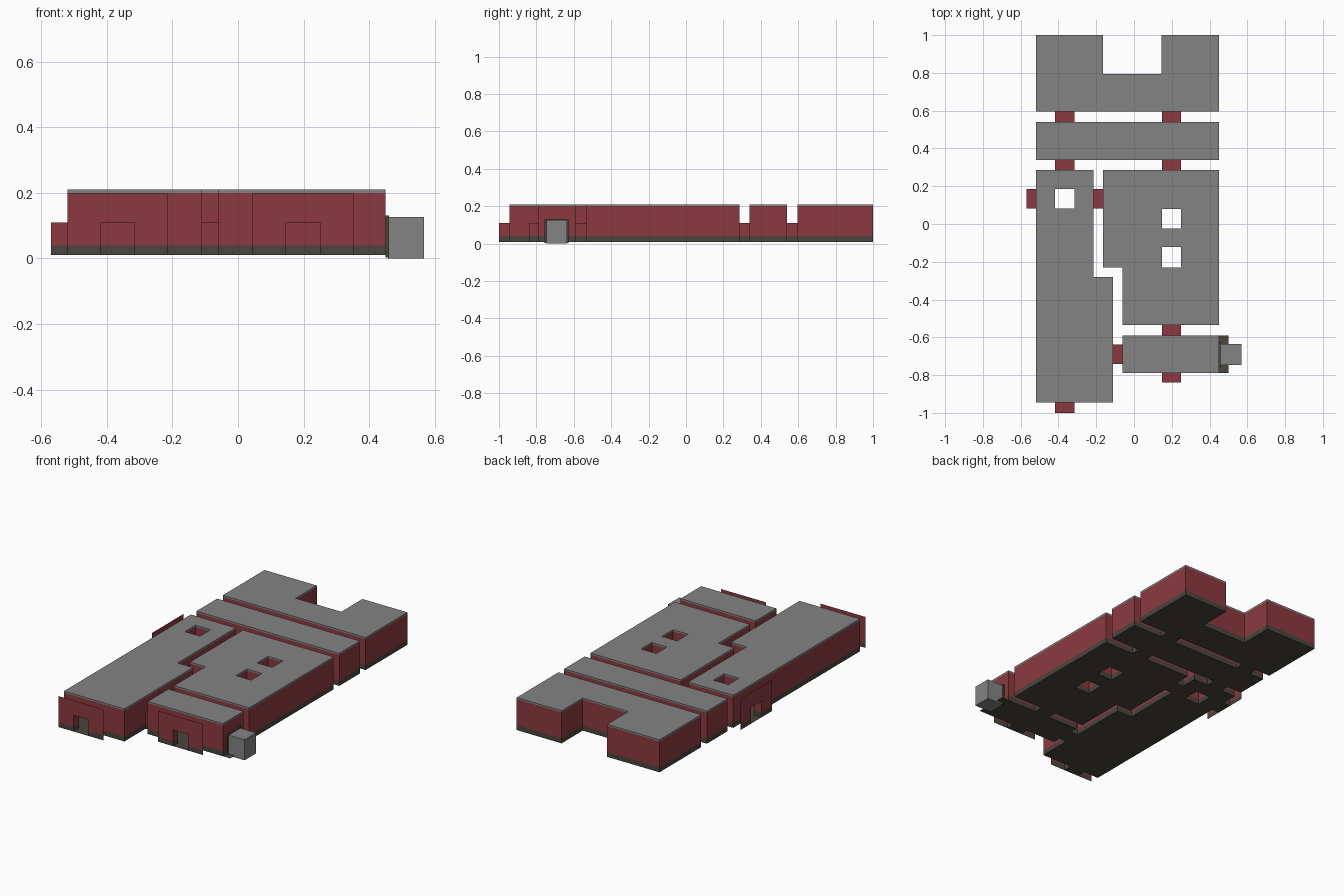
import bpy, bmesh

if "Cube" in bpy.data.objects:
    bpy.data.objects.remove(bpy.data.objects["Cube"])

def material(name, rgb):
    m = bpy.data.materials.new(name)
    m.diffuse_color = (*rgb, 1)
    m.use_nodes = True
    m.node_tree.nodes["Principled BSDF"].inputs["Base Color"].default_value = m.diffuse_color
    return m

MATS = [material("dark_stone_floor", (0.07, 0.06, 0.046)),
        material("brick_red_wall", (0.26, 0.042, 0.052)),
        material("grey_roof", (0.235, 0.23, 0.23))]
DARK, RED, GREY = 0, 1, 2
FLOOR, TRIM, DOOR, EAVE, TOP = 0.01, 0.04, 0.11, 0.20, 0.21

def quad(bm, pts, mat):
    bm.faces.new([bm.verts.new(p) for p in pts]).material_index = mat

def finish(name, bm):
    bmesh.ops.remove_doubles(bm, verts=bm.verts, dist=1e-5)
    me = bpy.data.meshes.new(name)
    bm.to_mesh(me)
    bm.free()
    for m in MATS:
        me.materials.append(m)
    bpy.context.collection.objects.link(bpy.data.objects.new(name, me))

def wall(bm, p, q, low=FLOOR, high=TOP):
    # upright strip from p to q: dark base, red middle, grey eave
    zs = [z for z in (FLOOR, TRIM, DOOR, EAVE, TOP) if low <= z <= high]
    for a, b in zip(zs, zs[1:]):
        mat = DARK if b <= TRIM else RED if b <= EAVE else GREY
        quad(bm, [(*p, a), (*q, a), (*q, b), (*p, b)], mat)

def inside(x, y, rects):
    return any(r[0] < x < r[2] and r[1] < y < r[3] for r in rects)

# low passages (x0, y0, x1, y1, axis)
L0, L1, R0, R1 = -0.418, -0.315, 0.147, 0.25
PASSAGES = [
    (L0, 0.54, L1, 0.595, 'y'), (R0, 0.54, R1, 0.595, 'y'),
    (L0, 0.285, L1, 0.34, 'y'), (R0, 0.285, R1, 0.34, 'y'),
    (R0, -0.59, R1, -0.535, 'y'), (R0, -0.84, R1, -0.79, 'y'),
    (L0, -1.0, L1, -0.945, 'y'),
    (-0.57, 0.082, -0.52, 0.185, 'x'), (-0.215, 0.082, -0.165, 0.185, 'x'),
    (-0.11, -0.74, -0.06, -0.638, 'x')]

# room name: (solid rectangles, cut-out rectangles)
ROOMS = {
    "back_hall": ([(-0.52, 0.595, 0.45, 1.0)], [(-0.165, 0.795, 0.145, 1.01)]),
    "cross_corridor": ([(-0.52, 0.34, 0.45, 0.54)], []),
    "left_room": ([(-0.52, -0.945, -0.215, 0.285), (-0.215, -0.945, -0.11, -0.28)],
                  [(L0, 0.082, L1, 0.185)]),
    "middle_room": ([(-0.165, -0.23, 0.45, 0.285), (-0.06, -0.535, 0.45, -0.23)],
                    [(R0, -0.025, R1, 0.08), (R0, -0.23, R1, -0.123)]),
    "front_room": ([(-0.06, -0.79, 0.45, -0.59)], [])}

def build_room(name, solid, cut):
    bm = bmesh.new()
    x_lo, x_hi = min(r[0] for r in solid), max(r[2] for r in solid)
    y_lo, y_hi = min(r[1] for r in solid), max(r[3] for r in solid)
    rects = solid + cut + PASSAGES
    xs = sorted({v for r in rects for v in (r[0], r[2]) if x_lo <= v <= x_hi})
    ys = sorted({v for r in rects for v in (r[1], r[3]) if y_lo <= v <= y_hi})
    filled = lambda x, y: inside(x, y, solid) and not inside(x, y, cut)
    e = 0.0007
    for x0, x1 in zip(xs, xs[1:]):
        for y0, y1 in zip(ys, ys[1:]):
            cx, cy = (x0 + x1) / 2, (y0 + y1) / 2
            if not filled(cx, cy):
                continue
            c = [(x0, y0), (x1, y0), (x1, y1), (x0, y1)]
            quad(bm, [(*p, TOP) for p in c], GREY)
            quad(bm, [(*p, FLOOR) for p in reversed(c)], DARK)
            outer = [(cx, y0 - e), (x1 + e, cy), (cx, y1 + e), (x0 - e, cy)]
            for i, n in enumerate(outer):
                if not filled(*n):
                    # leave a doorway where a passage joins
                    low = DOOR if inside(*n, PASSAGES) else FLOOR
                    wall(bm, c[i], c[(i + 1) % 4], low)
    finish(name, bm)

for room, (solid, cut) in ROOMS.items():
    build_room(room, solid, cut)

# passages: open-ended low tunnels
for i, (x0, y0, x1, y1, axis) in enumerate(PASSAGES):
    bm = bmesh.new()
    c = [(x0, y0), (x1, y0), (x1, y1), (x0, y1)]
    quad(bm, [(*p, DOOR) for p in c], RED)
    quad(bm, [(*p, FLOOR) for p in reversed(c)], DARK)
    for k in ((1, 3) if axis == 'y' else (0, 2)):
        wall(bm, c[k], c[(k + 1) % 4], high=DOOR)
    finish(f"passage_{i + 1}", bm)

# thin facade sheets with a doorway at each outer passage end
def facade(name, points):
    bm = bmesh.new()
    for k in range(3):
        wall(bm, points[k], points[k + 1], DOOR if k == 1 else FLOOR, EAVE)
    finish(name, bm)

facade("left_front_facade", [(x, -1.0) for x in (-0.52, L0, L1, -0.213)])
facade("right_front_facade", [(x, -0.84) for x in (0.043, R0, R1, 0.352)])
facade("side_facade", [(-0.57, y) for y in (0.285, 0.185, 0.082, -0.02)])

# side hatch: floor ledge, dark frame and grey block
bm = bmesh.new()
quad(bm, [(0.45, -0.79, FLOOR), (0.45, -0.59, FLOOR), (0.50, -0.59, FLOOR), (0.50, -0.79, FLOOR)], DARK)
finish("floor_ledge", bm)

def box(name, lo, hi, mat):
    bm = bmesh.new()
    bmesh.ops.create_cube(bm, size=1)
    for v in bm.verts:
        v.co = [(a + b) / 2 + t * (b - a) for a, b, t in zip(lo, hi, v.co)]
    for f in bm.faces:
        f.material_index = mat
    finish(name, bm)

box("hatch_frame", (0.45, -0.757, 0.003), (0.46, -0.628, 0.131), DARK)
box("hatch_block", (0.458, -0.747, 0.0), (0.568, -0.635, 0.126), GREY)
